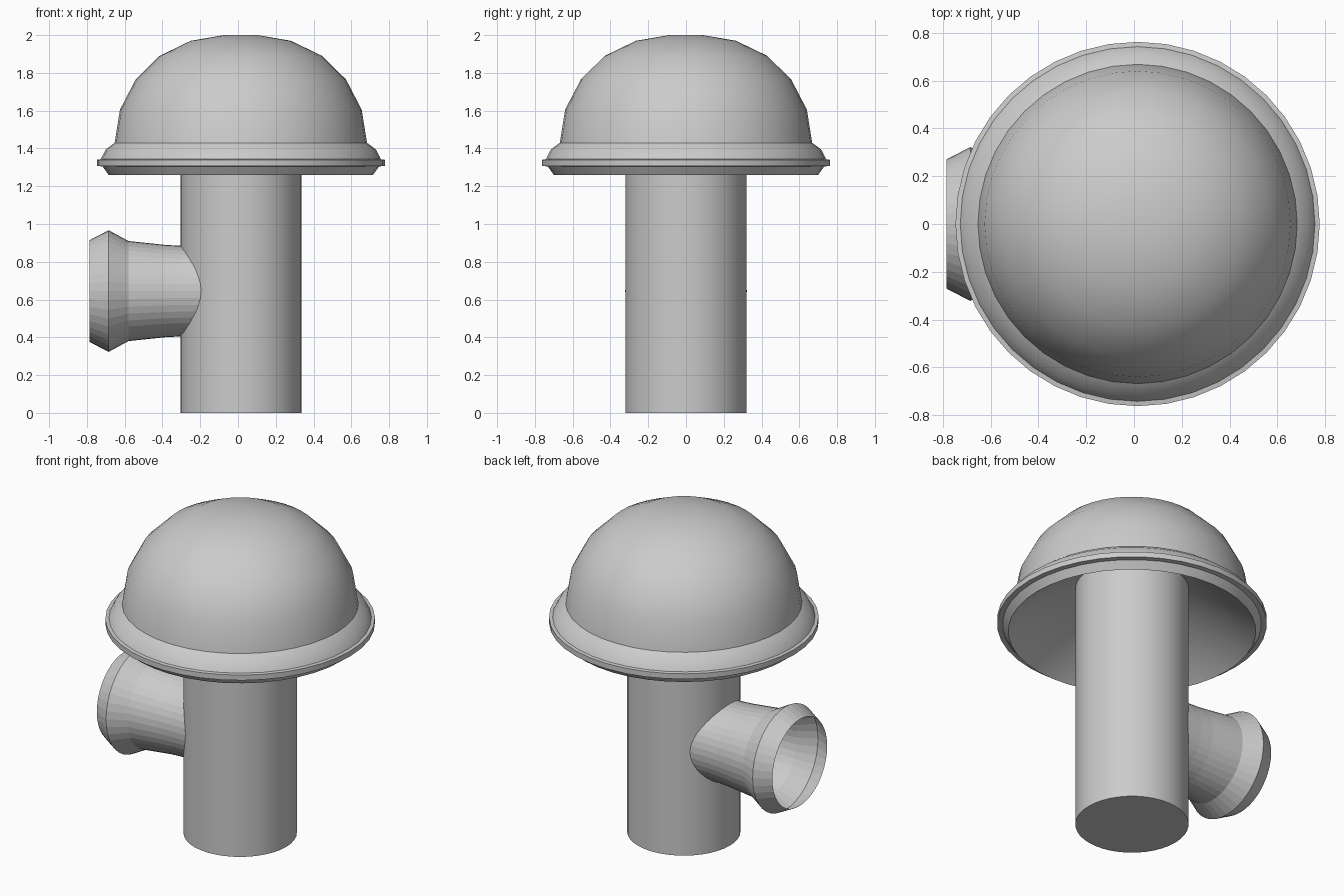
import bpy, bmesh, math
from mathutils import Vector

if "Cube" in bpy.data.objects:
    bpy.data.objects.remove(bpy.data.objects["Cube"])

CX = 0.015  # shared axis of stem and cap


def lathe(name, profile, origin, axis, sides, smooth_angle=None):
    """Revolve (radius, height) points about the z or x axis; radius 0 makes a pole."""
    bm = bmesh.new()
    rings = []
    for r, h in profile:
        count = sides if r > 0 else 1
        ring = []
        for i in range(count):
            a = 2 * math.pi * i / sides
            u, v = r * math.cos(a), r * math.sin(a)
            p = Vector((u, v, h)) if axis == 'Z' else Vector((h, u, v))
            ring.append(bm.verts.new(p + Vector(origin)))
        rings.append(ring)
    for a, b in zip(rings, rings[1:]):
        for i in range(sides):
            j = (i + 1) % sides
            quad = [a[i % len(a)], a[j % len(a)], b[j % len(b)], b[i % len(b)]]
            bm.faces.new(list(dict.fromkeys(quad)))
    bmesh.ops.recalc_face_normals(bm, faces=bm.faces[:])
    mesh = bpy.data.meshes.new(name)
    bm.to_mesh(mesh)
    bm.free()
    obj = bpy.data.objects.new(name, mesh)
    bpy.context.collection.objects.link(obj)
    if smooth_angle:
        bpy.ops.object.select_all(action='DESELECT')
        obj.select_set(True)
        bpy.context.view_layer.objects.active = obj
        bpy.ops.object.shade_smooth_by_angle(angle=math.radians(smooth_angle))
    return obj


# Upright stem, running up into the hollow of the cap
lathe("stem", [(0, 0), (0.32, 0), (0.32, 1.55)], (CX, 0, 0), 'Z', 40, 40)

# Domed cap with a thin rim and a conical underside
lathe("cap", [(0, 2.0), (0.09, 2.0), (0.265, 1.97), (0.43, 1.89), (0.557, 1.765),
              (0.64, 1.605), (0.668, 1.43), (0.715, 1.395), (0.742, 1.343),
              (0.762, 1.34), (0.762, 1.307), (0.732, 1.305), (0.70, 1.26),
              (0, 1.77)], (CX, 0, 0), 'Z', 40, 42)

# Open side spout with a flared collar
lathe("side_spout", [(0.27, -0.785), (0.322, -0.685), (0.265, -0.58),
                     (0.244, -0.38), (0.24, -0.30), (0.24, -0.18)],
      (0, 0, 0.645), 'X', 40)
